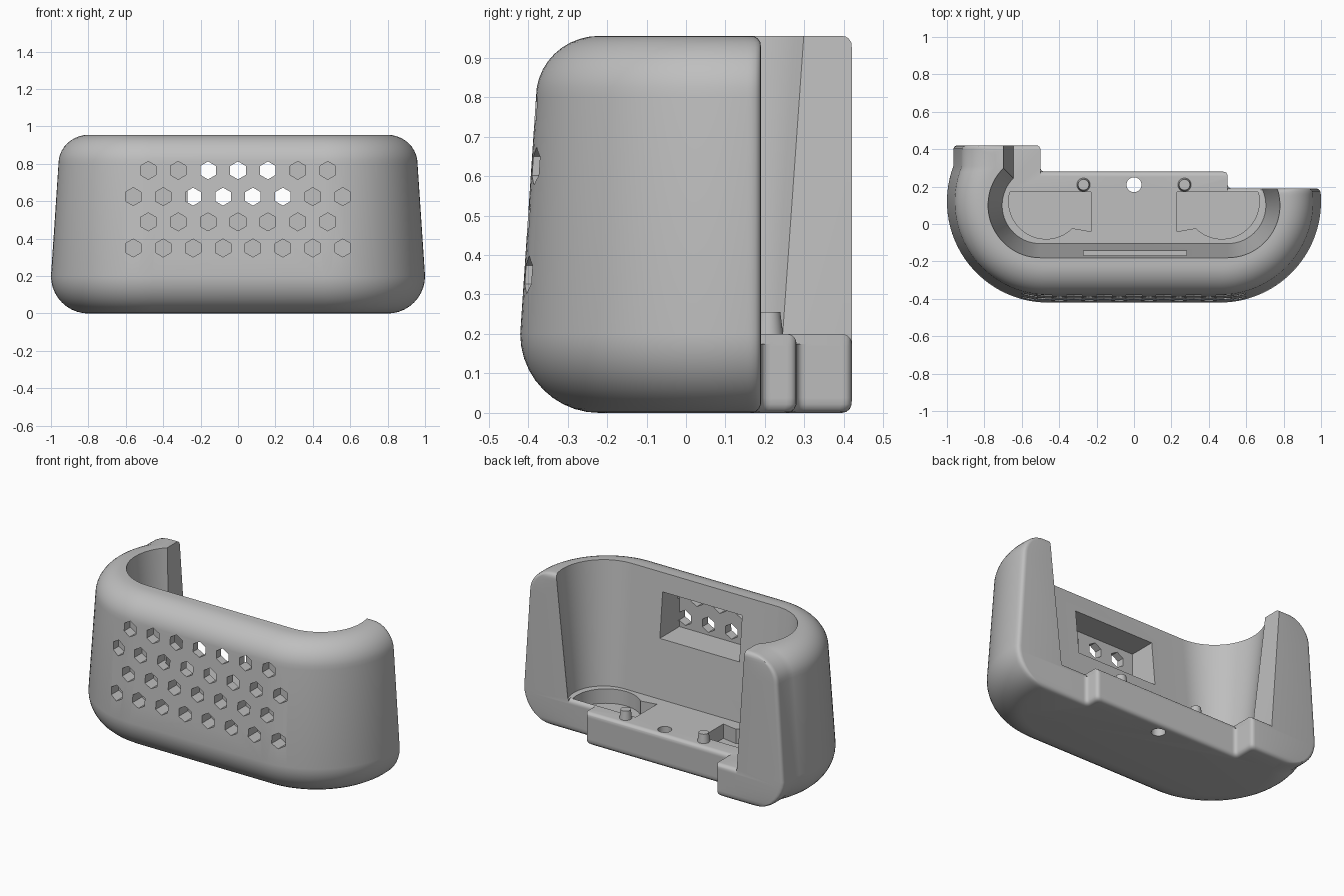
import bpy
import bmesh
from math import sin, cos, asin, pi, sqrt, radians
from mathutils import Vector

cube = bpy.data.objects.get("Cube")
if cube:
    bpy.data.objects.remove(cube, do_unlink=True)

TOP, FLOOR, EDGE = 0.955, 0.2, 0.025
CX, CY = 0.46, 0.12            # centre of the outer corner arcs
BACK_R, BACK_MID, BACK_L = 0.42, 0.28, 0.19

grey = bpy.data.materials.new("plain grey")
grey.use_nodes = True
grey.diffuse_color = (0.52, 0.52, 0.52, 1)
grey.node_tree.nodes["Principled BSDF"].inputs["Base Color"].default_value = grey.diffuse_color


def solid(name, stacks):
    """Closed solids, each skinned over a stack of equal-length rings."""
    bm = bmesh.new()
    for rings in stacks:
        loops = [[bm.verts.new(p) for p in ring] for ring in rings]
        n = len(loops[0])
        for a, b in zip(loops, loops[1:]):
            for i in range(n):
                j = (i + 1) % n
                bm.faces.new((a[i], a[j], b[j], b[i]))
        bm.faces.new(loops[0][::-1])
        bm.faces.new(loops[-1])
    bmesh.ops.recalc_face_normals(bm, faces=bm.faces)
    mesh = bpy.data.meshes.new(name)
    bm.to_mesh(mesh)
    bm.free()
    mesh.materials.append(grey)
    obj = bpy.data.objects.new(name, mesh)
    bpy.context.collection.objects.link(obj)
    return obj


def activate(obj):
    bpy.ops.object.select_all(action='DESELECT')
    obj.select_set(True)
    bpy.context.view_layer.objects.active = obj


def cut(body, cutter):
    mod = body.modifiers.new("cut", 'BOOLEAN')
    mod.operation, mod.solver, mod.object = 'DIFFERENCE', 'EXACT', cutter
    activate(body)
    bpy.ops.object.modifier_apply(modifier=mod.name)
    bpy.data.objects.remove(cutter, do_unlink=True)


def smooth(obj):
    activate(obj)
    bpy.ops.object.shade_smooth_by_angle(angle=radians(30))


def arc(cx, cy, r, a0, a1, n, side=1):
    steps = [a0 + (a1 - a0) * i / n for i in range(n + 1)]
    return [(side * (cx + r * cos(a)), cy + r * sin(a)) for a in steps]


def disc(x, y, r, z, n=32):
    return [(x + r * cos(2 * pi * i / n), y + r * sin(2 * pi * i / n), z) for i in range(n)]


def rounded(before, corners, after):
    """Round each corner of an open run of points."""
    pts = [Vector(p) for p in [before, *corners, after]]
    out = []
    for p, c, q in zip(pts, pts[1:], pts[2:]):
        a = c + (p - c).normalized() * EDGE
        b = c + (q - c).normalized() * EDGE
        for i in range(5):
            t = i / 4
            out.append(tuple(a * (1 - t) ** 2 + c * 2 * t * (1 - t) + b * t * t))
    return out


# Outer body: straight front, round corners, stepped back
def body_ring(z, r):
    d = min(z, TOP - z)
    b = EDGE - sqrt(EDGE ** 2 - (EDGE - d) ** 2) if d < EDGE else 0
    end_left = asin((BACK_L - b - CY) / r)
    end_right = asin(0.19 / r)
    left = arc(CX, CY, r, end_left - 0.035 / r, -pi / 2, 28)
    right = arc(CX, CY, r, -pi / 2, end_right, 28, -1)
    corners = [(right[-1][0], BACK_R - b), (-0.5 - b, BACK_R - b),
               (-0.5 - b, BACK_MID - b), (0.5 - b, BACK_MID - b),
               (0.5 - b, BACK_L - b), (CX + r * cos(end_left), BACK_L - b)]
    outline = left + right + rounded(right[-1], corners, left[0])
    return [(x, y, z) for x, y in outline]


quarter = [pi / 2 * i / 10 for i in range(11)]
profile = [(0.2 - 0.2 * cos(t), 0.34 + 0.2 * sin(t)) for t in quarter]
profile += [(0.8 + (TOP - 0.8) * sin(t), 0.34 + 0.16 * cos(t)) for t in quarter]
body = solid("body_shell", [[body_ring(z, r) for z, r in profile]])


# Tapered cavity, open at the top and back
def cavity_ring(z):
    r = 0.205 + 0.1 * (z - FLOOR)
    left = arc(0.5, 0.1, r, pi / 4, -pi / 2, 28)
    right = arc(0.5, 0.1, r, -pi / 2, pi / 4, 28, -1)
    outline = left + right + [(right[-1][0], 1), (left[0][0], 1)]
    return [(x, y, z) for x, y in outline]


cut(body, solid("cavity_cutter", [[cavity_ring(FLOOR), cavity_ring(1.2)]]))


# Rounded rear lip of the floor
def lip(x0, x1, back):
    bend = [(back - EDGE + EDGE * sin(t), FLOOR - EDGE + EDGE * cos(t)) for t in quarter[::2]]
    edge = bend + [(back + 0.05, FLOOR - EDGE), (back + 0.05, 0.25), (back - EDGE, 0.25)]
    return [[(x, y, z) for y, z in edge] for x in (x0, x1)]


cut(body, solid("lip_cutter", [lip(-0.645, -0.5, BACK_R), lip(-0.5, 0.5, BACK_MID),
                               lip(0.5, 0.68, BACK_L)]))


# Floor pockets, round with a square inner end
def pocket(side):
    curve = arc(-0.47, 0.12, 0.2, radians(165.5), radians(314.4), 28, side)
    outline = curve + [(side * -0.23, -0.04), (side * -0.23, 0.17)]
    return [[(x, y, z) for x, y in outline] for z in (0.11, 0.3)]


cut(body, solid("pocket_cutter", [pocket(1), pocket(-1)]))

# Screw hole through the floor
cut(body, solid("screw_hole_cutter", [[disc(0, 0.21, 0.04, z) for z in (-0.1, 0.3)]]))

# Window recess behind the grille
window = [(-0.27, 0.56), (0.28, 0.56), (0.28, 0.84), (-0.27, 0.84)]
cut(body, solid("window_cutter", [[[(x, y, z) for x, z in window] for y in (-0.335, 0.05)]]))

# Staggered hexagonal grille holes
hexes = []
for row, z in enumerate((0.765, 0.625, 0.49, 0.35)):
    count = 7 + row % 2
    for i in range(count):
        x = 0.16 * (i - (count - 1) / 2)
        hexes.append([[(x + 0.048 * sin(k * pi / 3), y, z + 0.048 * cos(k * pi / 3))
                       for k in range(6)] for y in (-0.6, -0.32)])
cut(body, solid("grille_cutter", hexes))
smooth(body)

# Locating pegs on the floor
for side, label in ((1, "left"), (-1, "right")):
    x = side * 0.27
    smooth(solid(label + "_peg", [[disc(x, 0.21, 0.037, 0.19), disc(x, 0.21, 0.029, 0.255)]]))
